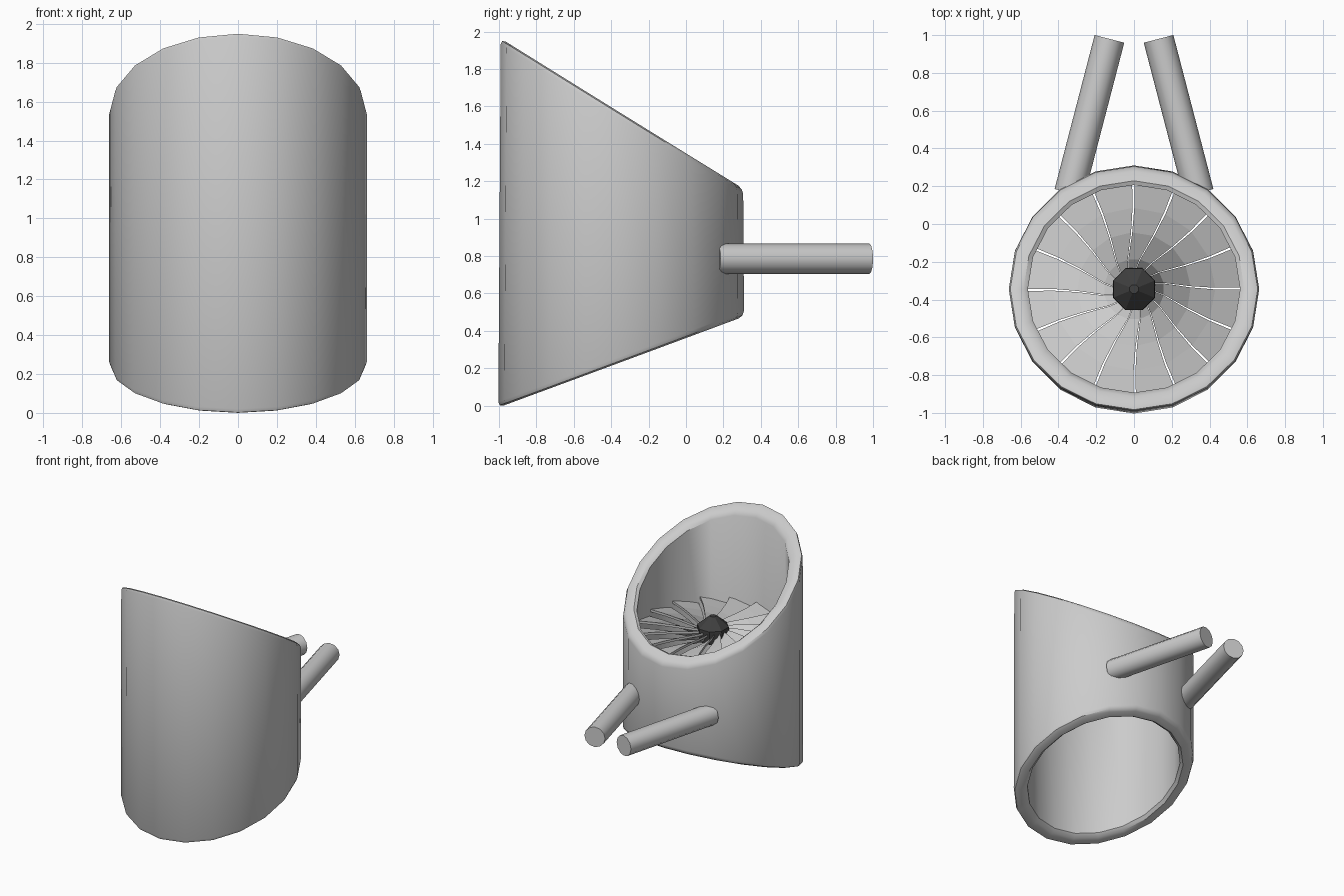
import bpy, bmesh
from math import sin, cos, pi, radians
from mathutils import Vector

if "Cube" in bpy.data.objects:
    bpy.data.objects.remove(bpy.data.objects["Cube"])

CY = -0.345          # duct axis position in y
SEG = 20


def make_object(name, bm, smooth=35):
    bmesh.ops.recalc_face_normals(bm, faces=bm.faces)
    me = bpy.data.meshes.new(name)
    bm.to_mesh(me)
    bm.free()
    ob = bpy.data.objects.new(name, me)
    bpy.context.collection.objects.link(ob)
    if smooth:
        bpy.ops.object.select_all(action='DESELECT')
        ob.select_set(True)
        bpy.context.view_layer.objects.active = ob
        bpy.ops.object.shade_smooth_by_angle(angle=radians(smooth))
    return ob


def bridge(bm, a, b):
    n = len(a)
    for i in range(n):
        j = (i + 1) % n
        bm.faces.new((a[i], a[j], b[j], b[i]))


# Duct: round tube cut by two slanted planes, with softened rims
def top_z(y):
    return 1.353 - 0.605 * y


def bottom_z(y):
    return 0.360 + 0.367 * y


profile = [  # radius, plane, height offset
    (0.663, bottom_z, 0.03), (0.655, bottom_z, 0.009), (0.635, bottom_z, 0.0),
    (0.585, bottom_z, 0.0), (0.562, bottom_z, 0.02),
    (0.562, top_z, -0.025), (0.585, top_z, -0.003),
    (0.635, top_z, 0.0), (0.655, top_z, -0.009), (0.663, top_z, -0.03)]
bm = bmesh.new()
rings = []
for r, plane, off in profile:
    ring = []
    for i in range(SEG):
        a = 2 * pi * i / SEG
        y = CY + r * sin(a)
        z = plane(y) + off
        y = CY + r * sin(a) * (0.993 - 0.01 * z)
        ring.append(bm.verts.new((r * cos(a), y, z)))
    rings.append(ring)
for k in range(len(rings)):
    bridge(bm, rings[k], rings[(k + 1) % len(rings)])
make_object("duct", bm)

# Fan blades: 16 swept, pitched plates
BLADES = 16
stations = [(0.08, 22), (0.16, 11), (0.30, 2), (0.43, 0), (0.57, 0)]  # radius, sweep
bm = bmesh.new()
for b in range(BLADES):
    start = b * 360 / BLADES + 1
    rows = []
    for r, sweep in stations:
        quad = []
        for da, z in ((0, 1.145), (21.3, 1.195), (21.3, 1.175), (0, 1.125)):
            a = radians(start + sweep + da)
            quad.append(bm.verts.new((r * cos(a), CY + r * sin(a), z)))
        rows.append(quad)
    for p, q in zip(rows, rows[1:]):
        bridge(bm, p, q)
    bm.faces.new(rows[0])
    bm.faces.new(rows[-1])
make_object("fan_blades", bm, smooth=0)

# Fan hub: dark octagonal spinner
bm = bmesh.new()
rings = []
for r, z in ((0.115, 1.11), (0.12, 1.19), (0.118, 1.215), (0.06, 1.265), (0.025, 1.295)):
    rings.append([bm.verts.new((r * cos(pi / 8 + i * pi / 4),
                                CY + r * sin(pi / 8 + i * pi / 4), z)) for i in range(8)])
for p, q in zip(rings, rings[1:]):
    bridge(bm, p, q)
bm.faces.new(rings[0])
bm.faces.new(rings[-1])
hub = make_object("fan_hub", bm, smooth=30)
dark = bpy.data.materials.new("dark_grey")
dark.diffuse_color = (0.05, 0.05, 0.05, 1)
dark.use_nodes = True
dark.node_tree.nodes["Principled BSDF"].inputs["Base Color"].default_value = dark.diffuse_color
hub.data.materials.append(dark)

# Support rods: two bars converging behind the duct
for side, name in ((-1, "left_rod"), (1, "right_rod")):
    start = Vector((side * 0.342, 0.165, 0.785))
    end = Vector((side * 0.13, 0.98, 0.785))
    axis = end - start
    bm = bmesh.new()
    bmesh.ops.create_cone(bm, cap_ends=True, segments=12, radius1=0.081,
                          radius2=0.081, depth=axis.length)
    rot = axis.to_track_quat('Z', 'Y').to_matrix().to_4x4()
    bm.transform(rot)
    bmesh.ops.translate(bm, verts=bm.verts, vec=(start + end) / 2)
    make_object(name, bm, smooth=40)
